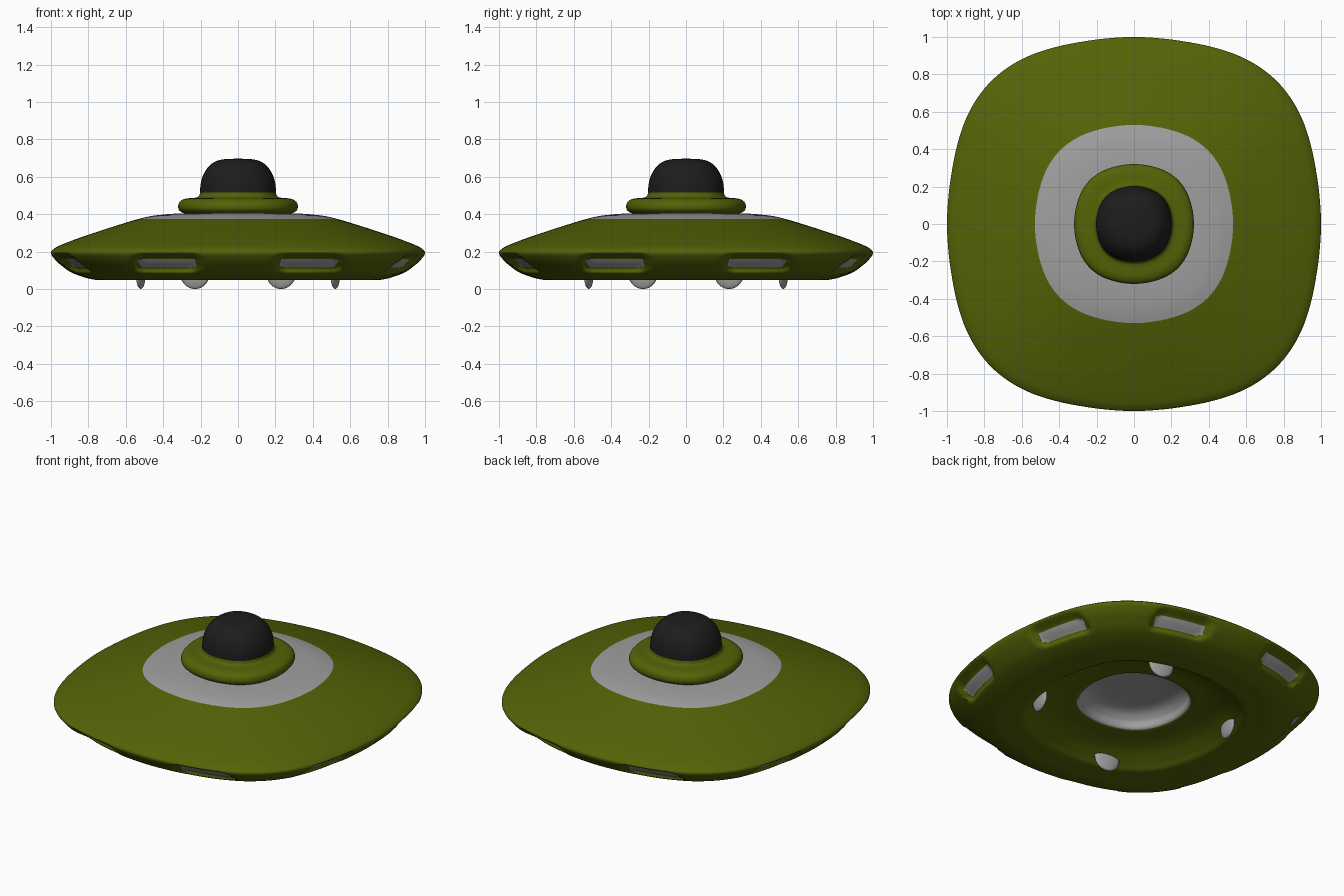
import bpy, bmesh, math
from mathutils import Vector

cube = bpy.data.objects.get("Cube")
if cube:
    bpy.data.objects.remove(cube, do_unlink=True)


def material(name, rgb):
    m = bpy.data.materials.new(name)
    m.use_nodes = True
    m.diffuse_color = (*rgb, 1)
    m.node_tree.nodes["Principled BSDF"].inputs["Base Color"].default_value = (*rgb, 1)
    return m


GREEN = material("olive green", (0.088, 0.124, 0.002))
GREY = material("light grey", (0.35, 0.35, 0.35))
BLACK = material("dark glass", (0.012, 0.012, 0.012))
SEGMENTS, STEPS = 240, 9


def smooth_profile(points):
    """Catmull-Rom curve through the (radius, height) points."""
    p = [Vector(q) for q in points]
    p = [p[0]] + p + [p[-1]]
    out = []
    for a, b, c, d in zip(p, p[1:], p[2:], p[3:]):
        for k in range(STEPS):
            t = k / STEPS
            out.append(0.5 * (2 * b + (c - a) * t + (2 * a - 5 * b + 4 * c - d) * t * t
                              + (3 * b - a - 3 * c + d) * t ** 3))
    return out + [p[-1]]


def squircle(radius, angle):
    """Point on a circle with four swollen corners, stronger as it grows."""
    k = radius * (1 + (0.022 + 0.058 * radius) * abs(math.sin(2 * angle)) ** 2.7)
    return k * math.cos(angle), k * math.sin(angle)


def finish(name, bm, mats):
    mesh = bpy.data.meshes.new(name)
    bm.to_mesh(mesh)
    bm.free()
    for m in mats:
        mesh.materials.append(m)
    ob = bpy.data.objects.new(name, mesh)
    bpy.context.collection.objects.link(ob)
    bpy.ops.object.select_all(action="DESELECT")
    ob.select_set(True)
    bpy.context.view_layer.objects.active = ob
    bpy.ops.object.shade_smooth_by_angle(angle=math.radians(50))
    return ob


def loft(name, points, mats, shape=None, rule=None):
    """Sweep a profile, listed from bottom to top, around the squircle."""
    bm = bmesh.new()
    rings = []
    for r, z in smooth_profile(points):
        ring = []
        for j in range(SEGMENTS):
            x, y = squircle(max(r, 0), math.tau * j / SEGMENTS)
            ring.append(bm.verts.new(shape(x, y, z) if shape else (x, y, z)))
        rings.append(ring)
    for low, high in zip(rings, rings[1:]):
        for j in range(SEGMENTS):
            k = (j + 1) % SEGMENTS
            face = bm.faces.new((low[j], low[k], high[k], high[j]))
            if rule:
                face.material_index = rule(face.calc_center_median())
    bmesh.ops.remove_doubles(bm, verts=bm.verts, dist=0.0001)
    return finish(name, bm, mats)


# Hull: eight soft window recesses on the lower slope, two on each side
def window_distance(x, y, z):
    side = min(abs(x), abs(y))
    dx = max(0, abs(side - 0.38) - 0.13)
    dz = max(0, abs(z - 0.138) - 0.003)
    return math.hypot(dx, dz) - 0.021


def on_slope(x, y, z):
    return max(abs(x), abs(y)) > 0.7 and 0.07 < z < 0.2


def press_windows(x, y, z):
    if not on_slope(x, y, z):
        return x, y, z
    t = min(max(window_distance(x, y, z) / 0.036, 0), 1)
    depth = 0.046 * (1 - t * t * (3 - 2 * t))
    if abs(x) > abs(y):
        return x - math.copysign(depth, x), y, z
    return x, y - math.copysign(depth, y), z


def hull_colour(c):
    window = on_slope(*c) and window_distance(*c) < 0
    bay = math.hypot(c.x, c.y) < 0.35 and 0.15 < c.z < 0.3
    return int(window or bay or c.z > 0.375)


hull_profile = [
    (0, 0.255), (0.15, 0.255), (0.25, 0.24), (0.30, 0.20), (0.32, 0.15),
    (0.42, 0.138), (0.50, 0.115), (0.57, 0.078), (0.615, 0.052), (0.68, 0.05), (0.77, 0.05),
    (0.88, 0.083), (0.95, 0.13), (0.985, 0.165), (1.0, 0.193), (0.985, 0.214),
    (0.94, 0.238), (0.80, 0.29), (0.53, 0.375), (0.40, 0.398), (0.25, 0.405), (0, 0.405)]
loft("hull", hull_profile, [GREEN, GREY], press_windows, hull_colour)

# Collar under the dome
loft("collar", [(0.25, 0.40), (0.29, 0.405), (0.315, 0.422), (0.32, 0.445), (0.31, 0.468),
                (0.28, 0.483), (0.23, 0.488), (0.21, 0.496), (0.203, 0.515)], [GREEN])

# Cockpit dome
loft("dome", [(0.203, 0.515), (0.20, 0.56), (0.188, 0.605), (0.165, 0.645),
              (0.13, 0.677), (0.08, 0.693), (0, 0.697)], [BLACK])

# Four thin rounded landing feet, a quarter turn apart
for i in range(4):
    bm = bmesh.new()
    bmesh.ops.create_uvsphere(bm, u_segments=24, v_segments=16, radius=1)
    bmesh.ops.scale(bm, vec=(0.08, 0.021, 0.08), verts=bm.verts)
    foot = finish(f"landing_foot_{i + 1}", bm, [GREY])
    turn = i * math.pi / 2
    c, s = math.cos(turn), math.sin(turn)
    foot.location = (0.23 * c - 0.52 * s, 0.23 * s + 0.52 * c, 0.08)
    foot.rotation_euler.z = turn - math.radians(12)
